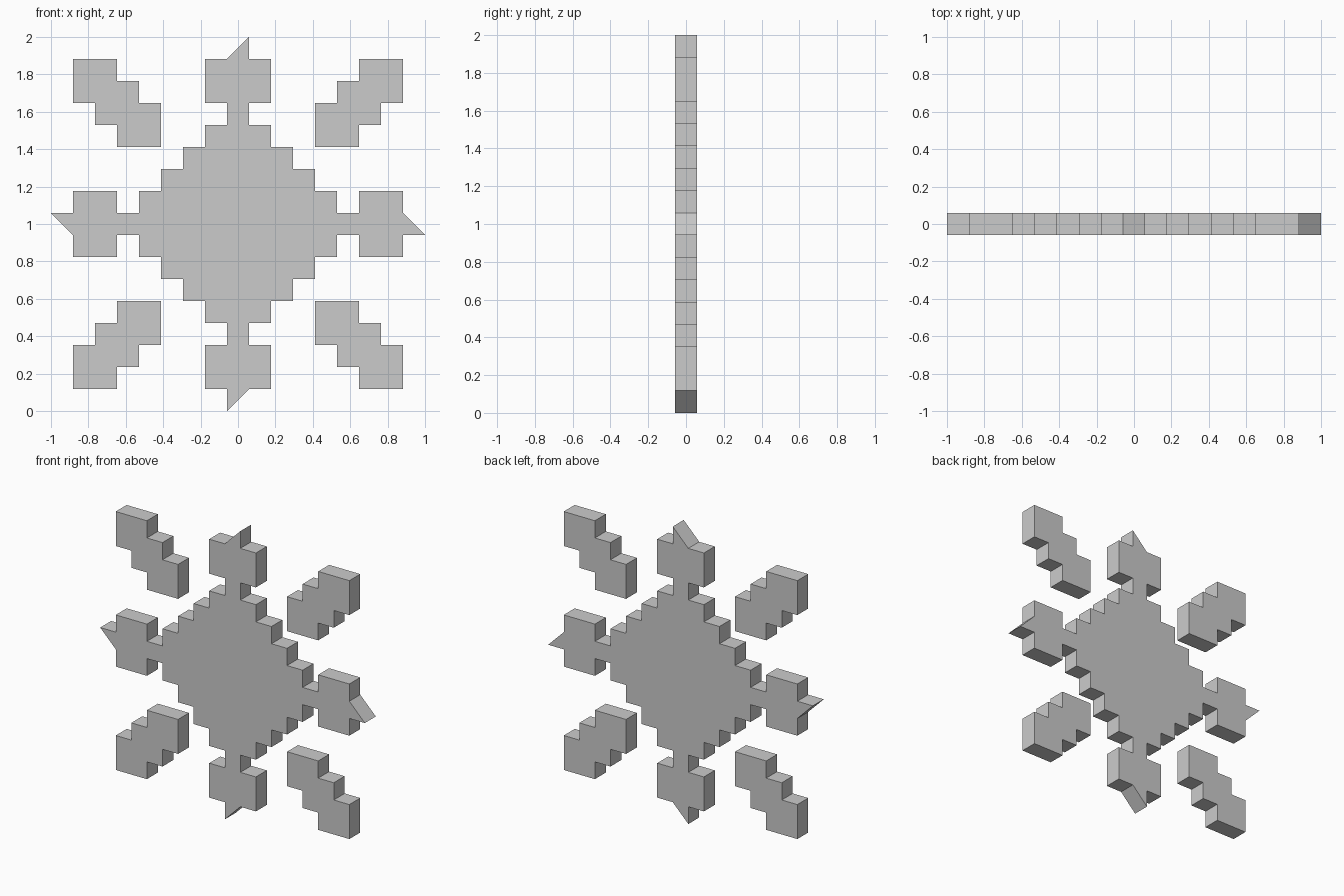
import bpy, bmesh

if "Cube" in bpy.data.objects:
    bpy.data.objects.remove(bpy.data.objects["Cube"])

HALF = 1 / 17   # half of one square cell; the figure is 17 cells wide


def plate(name, outline):
    """Extrude an x-z outline (in half cells from the centre) to one cell thick."""
    bm = bmesh.new()
    face = bm.faces.new([bm.verts.new((x * HALF, -HALF, z * HALF + 1)) for x, z in outline])
    new = bmesh.ops.extrude_face_region(bm, geom=[face])["geom"]
    bmesh.ops.translate(bm, vec=(0, 2 * HALF, 0),
                        verts=[v for v in new if isinstance(v, bmesh.types.BMVert)])
    bmesh.ops.recalc_face_normals(bm, faces=bm.faces)
    mesh = bpy.data.meshes.new(name)
    bm.to_mesh(mesh)
    bm.free()
    obj = bpy.data.objects.new(name, mesh)
    bpy.context.collection.objects.link(obj)
    return obj


def quarter_turn(points):
    return [(z, -x) for x, z in points]


# Stepped core with four straight arms: one quarter outline, turned four times
quarter = [(1, 17), (1, 15), (3, 15), (3, 11), (1, 11), (1, 9), (3, 9), (3, 7), (5, 7),
           (5, 5), (7, 5), (7, 3), (9, 3), (9, 1), (11, 1), (11, 3), (15, 3), (15, 1)]
body = []
for _ in range(4):
    body += quarter
    quarter = quarter_turn(quarter)
plate("stepped_core_with_arms", body)

# Four detached diagonal shards
shard = [(7, 7), (11, 7), (11, 9), (13, 9), (13, 11), (15, 11),
         (15, 15), (11, 15), (11, 13), (9, 13), (9, 11), (7, 11)]
for corner in ("upper_right", "lower_right", "lower_left", "upper_left"):
    plate("diagonal_shard_" + corner, shard)
    shard = quarter_turn(shard)
